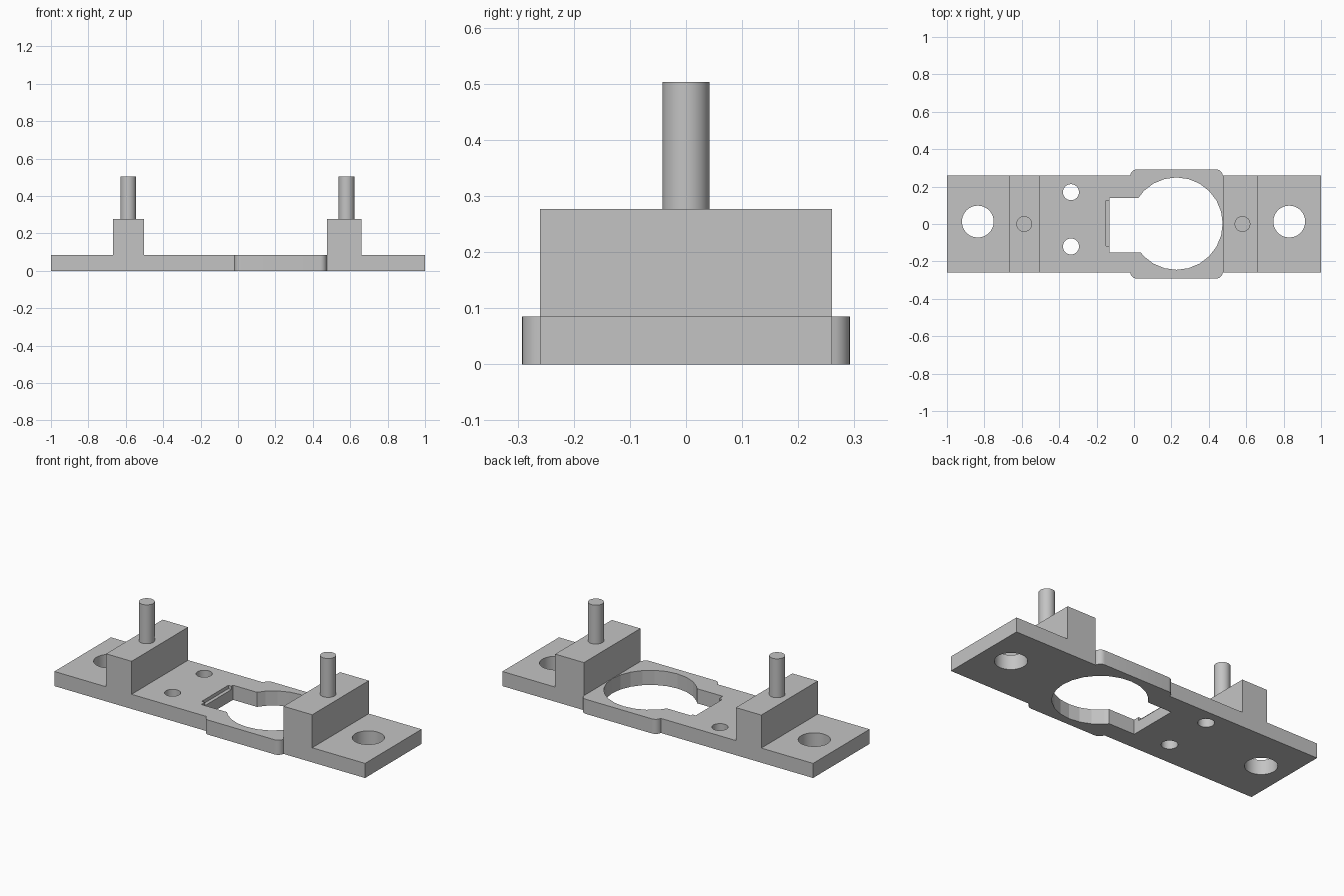
import bpy, bmesh
from math import cos, sin, pi, radians

cube = bpy.data.objects.get("Cube")
if cube:
    bpy.data.objects.remove(cube, do_unlink=True)

grey = bpy.data.materials.new("plain_grey")
grey.use_nodes = True
grey.diffuse_color = (0.55, 0.55, 0.55, 1)
grey.node_tree.nodes["Principled BSDF"].inputs["Base Color"].default_value = (0.55, 0.55, 0.55, 1)

THICK, BLOCK_TOP, PIN_TOP = 0.085, 0.277, 0.503
HALF_W, PAD_W = 0.26, 0.292


def prism(name, points, z0, z1):
    """Extrude a flat outline between two heights."""
    bm = bmesh.new()
    face = bm.faces.new([bm.verts.new((x, y, z0)) for x, y in points])
    out = bmesh.ops.extrude_face_region(bm, geom=[face])
    top = [v for v in out["geom"] if isinstance(v, bmesh.types.BMVert)]
    bmesh.ops.translate(bm, verts=top, vec=(0, 0, z1 - z0))
    bmesh.ops.recalc_face_normals(bm, faces=bm.faces)
    mesh = bpy.data.meshes.new(name)
    bm.to_mesh(mesh)
    bm.free()
    obj = bpy.data.objects.new(name, mesh)
    bpy.context.collection.objects.link(obj)
    mesh.materials.append(grey)
    return obj


def arc(cx, cy, r, a0, a1, n):
    return [(cx + r * cos(radians(a0 + (a1 - a0) * i / n)),
             cy + r * sin(radians(a0 + (a1 - a0) * i / n))) for i in range(n + 1)]


def circle(cx, cy, r, n):
    return arc(cx, cy, r, 0, 360, n)[:-1]


def rect(x0, x1, y0, y1):
    return [(x0, y0), (x1, y0), (x1, y1), (x0, y1)]


def combine(target, tool, operation):
    """Apply a boolean and discard the helper."""
    tool.hide_render = True
    mod = target.modifiers.new("cut", 'BOOLEAN')
    mod.operation, mod.object, mod.solver = operation, tool, 'EXACT'
    bpy.ops.object.select_all(action='DESELECT')
    bpy.context.view_layer.objects.active = target
    target.select_set(True)
    bpy.ops.object.modifier_apply(modifier=mod.name)
    bpy.data.objects.remove(tool, do_unlink=True)


def smooth(obj):
    bpy.ops.object.select_all(action='DESELECT')
    bpy.context.view_layer.objects.active = obj
    obj.select_set(True)
    bpy.ops.object.shade_smooth_by_angle(angle=radians(14))


# Base plate with a wider rounded pad on both long sides
R = 0.036
half = [(1, HALF_W), (0.475, HALF_W)]
half += arc(0.475 - R, PAD_W - R, R, 8, 90, 8)
half += arc(-0.02 + R, PAD_W - R, R, 90, 172, 8)
half += [(-0.02, HALF_W), (-1, HALF_W)]
outline = half + [(x, -y) for x, y in reversed(half)]
plate = prism("base_plate", outline, 0, THICK)

# Raised blocks
for x0, x1 in ((-0.667, -0.503), (0.475, 0.66)):
    combine(plate, prism("block", rect(x0, x1, -HALF_W, HALF_W), 0.04, BLOCK_TOP), 'UNION')

# Round opening, its square neck, and the screw holes
cuts = [circle(0.227, 0.002, 0.247, 24), rect(-0.13, 0.12, -0.153, 0.14)]
cuts += [circle(x, 0.013, 0.085, 48) for x in (-0.835, 0.83)]
cuts += [circle(-0.337, y, 0.043, 32) for y in (-0.12, 0.17)]
for points in cuts:
    combine(plate, prism("hole_cutter", points, -0.1, 0.2), 'DIFFERENCE')

# Shallow ledge at the end of the neck
combine(plate, prism("ledge_cutter", rect(-0.15, -0.1, -0.118, 0.125), THICK - 0.02, 0.2), 'DIFFERENCE')
smooth(plate)

# Upright pins
for name, x in (("right_pin", -0.587), ("left_pin", 0.58)):
    smooth(prism(name, circle(x, 0, 0.042, 40), BLOCK_TOP - 0.01, PIN_TOP))
